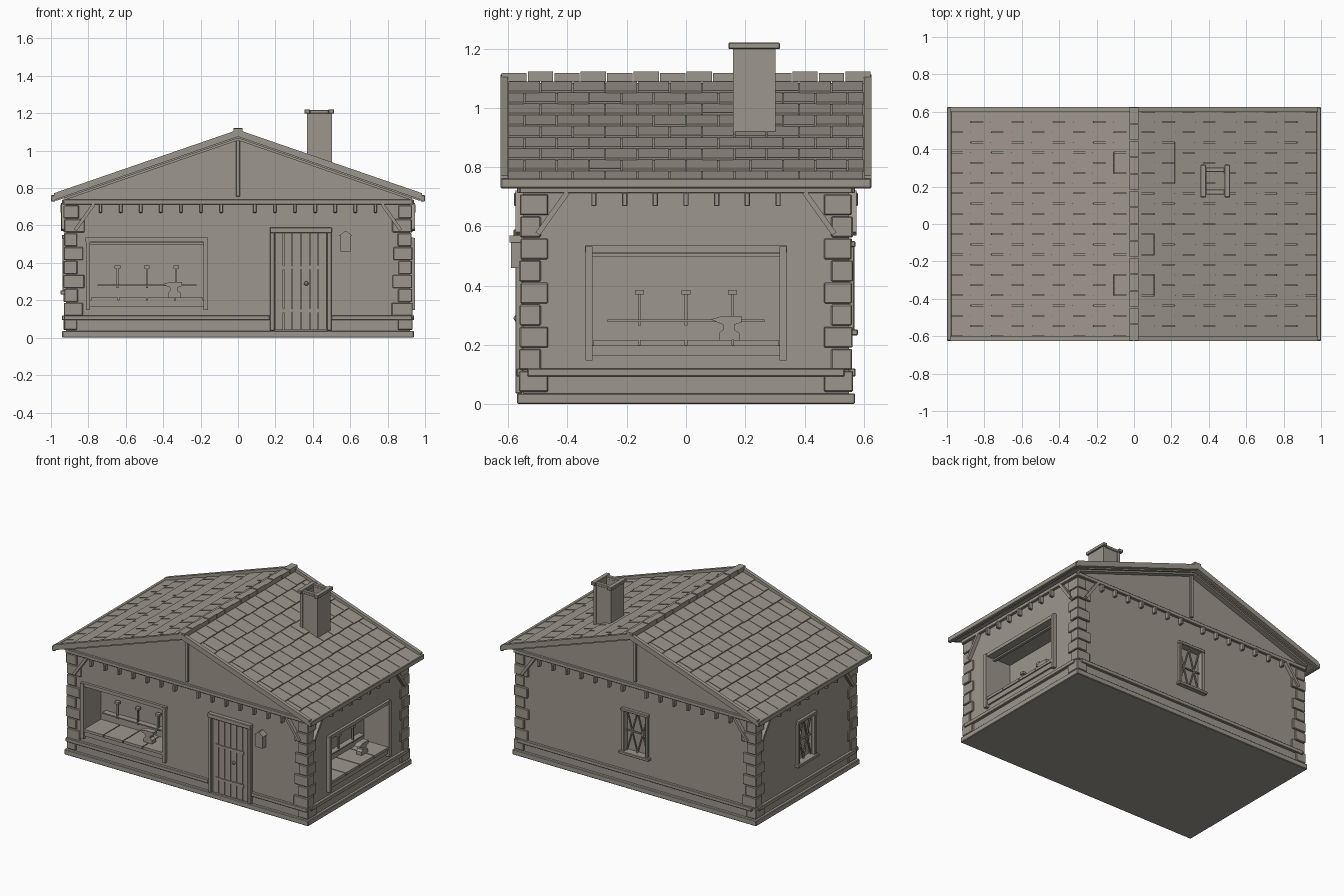
import bpy, bmesh, math, random
from mathutils import Matrix, Vector

if "Cube" in bpy.data.objects:
    bpy.data.objects.remove(bpy.data.objects["Cube"])

random.seed(4)
mat = bpy.data.materials.new("warm grey")
mat.diffuse_color = (0.34, 0.31, 0.265, 1)
mat.use_nodes = True
mat.node_tree.nodes["Principled BSDF"].inputs["Base Color"].default_value = mat.diffuse_color
WALL = [0.55, 0.92, 0.55, 0.92]      # wall distance: front, right, back, left
HALF = [0.92, 0.55, 0.92, 0.55]      # half width of each wall
SLOPE = 0.345
ANG = math.atan(SLOPE)


def box(bm, x0, x1, y0, y1, z0, z1, M=Matrix()):
    c = Vector(((x0 + x1) / 2, (y0 + y1) / 2, (z0 + z1) / 2))
    S = Matrix.Diagonal((x1 - x0, y1 - y0, z1 - z0, 1))
    bmesh.ops.create_cube(bm, size=1, matrix=M @ Matrix.Translation(c) @ S)


def wbox(bm, k, u0, u1, d0, d1, z0, z1):
    """Box on wall k: u along the wall, d outward from its face."""
    box(bm, u0, u1, -WALL[k] - d1, -WALL[k] - d0, z0, z1, Matrix.Rotation(k * math.pi / 2, 4, 'Z'))


def wbar(bm, k, a, b, w, d0, d1):
    """Straight bar on wall k between (u, z) points a and b."""
    du, dz = b[0] - a[0], b[1] - a[1]
    h = math.hypot(du, dz) / 2
    M = (Matrix.Rotation(k * math.pi / 2, 4, 'Z')
         @ Matrix.Translation(((a[0] + b[0]) / 2, -WALL[k], (a[1] + b[1]) / 2))
         @ Matrix.Rotation(-math.atan2(dz, du), 4, 'Y'))
    box(bm, -h, h, -d1, -d0, -w / 2, w / 2, M)


def wprism(bm, k, pts, d0, d1):
    """Extruded outline of (u, z) points on wall k."""
    R = Matrix.Rotation(k * math.pi / 2, 4, 'Z')
    f = bm.faces.new([bm.verts.new(R @ Vector((u, -WALL[k] - d0, z))) for u, z in pts])
    r = bmesh.ops.extrude_face_region(bm, geom=[f])
    bmesh.ops.translate(bm, vec=R @ Vector((0, d0 - d1, 0)),
                        verts=[v for v in r['geom'] if isinstance(v, bmesh.types.BMVert)])


def finish(bm, name, bevel=0):
    bmesh.ops.recalc_face_normals(bm, faces=bm.faces)
    me = bpy.data.meshes.new(name)
    bm.to_mesh(me)
    bm.free()
    me.materials.append(mat)
    ob = bpy.data.objects.new(name, me)
    bpy.context.collection.objects.link(ob)
    if bevel:
        m = ob.modifiers.new("bevel", 'BEVEL')
        m.width, m.segments = bevel, 1
    return ob


# base slab
bm = bmesh.new()
box(bm, -0.94, 0.94, -0.57, 0.57, 0, 0.037)
finish(bm, "base_slab", 0.004)

# walls with gables, shop openings and window recesses cut in
bm = bmesh.new()
wprism(bm, 0, [(-0.92, 0.03), (0.92, 0.03), (0.92, 0.755), (0, 1.075), (-0.92, 0.755)], 0, -1.10)
walls = finish(bm, "walls")
OPEN = {0: (-0.79, -0.185), 1: (-0.315, 0.315)}
bm = bmesh.new()
for k, (a, b) in OPEN.items():
    wbox(bm, k, a, b, -0.17, 0.1, 0.20, 0.515)
for k in (2, 3):
    wbox(bm, k, -0.085, 0.085, -0.03, 0.1, 0.25, 0.53)
cutter = finish(bm, "opening_cutter")
cutter.hide_render = True
m = walls.modifiers.new("openings", 'BOOLEAN')
m.object, m.operation, m.solver = cutter, 'DIFFERENCE', 'EXACT'
bpy.context.view_layer.objects.active = walls
bpy.ops.object.modifier_apply(modifier=m.name)
bpy.data.objects.remove(cutter)

# corner stones, long and short in turn
bm = bmesh.new()
n, h = 9, 0.67 / 9
for sx in (-1, 1):
    for sy in (-1, 1):
        for i in range(n):
            lx, ly = (0.105, 0.07) if i % 2 else (0.075, 0.095)
            o = 0.008 + random.uniform(0, 0.006)
            lx += random.uniform(-0.006, 0.006)
            xs = sorted((sx * (0.92 + o), sx * (0.93 - lx)))
            ys = sorted((sy * (0.55 + o), sy * (0.56 - ly)))
            z = 0.04 + i * h
            box(bm, *xs, *ys, z + 0.002, z + h - 0.002)
finish(bm, "corner_stones", 0.004)

# low rails, wall plate beams, corbels and braces
rails, beams, corbels, braces = (bmesh.new() for _ in range(4))
for k in range(4):
    H = HALF[k]
    spans = [(-H - 0.01, 0.17), (0.50, H + 0.01)] if k == 0 else [(-H + 0.015, H - 0.015)]
    for a, b in spans:
        wbox(rails, k, a, b, 0, 0.022, 0.094, 0.12)
    wbox(beams, k, -H - 0.012, H + 0.012, 0, 0.02, 0.712, 0.738)
    us = [s * (0.09 + 0.1075 * i) for i in range(7) for s in (-1, 1)] if k % 2 == 0 \
        else [0.1035 * i for i in range(-3, 4)]
    for u in us:
        wbox(corbels, k, u - 0.009, u + 0.009, 0, 0.03, 0.668, 0.714)
    for s in (-1, 1):
        wbar(braces, k, (s * (H - 0.05), 0.575), (s * (H - 0.15), 0.715), 0.018, 0, 0.025)
finish(rails, "low_rails", 0.003)
finish(beams, "wall_plate_beams", 0.003)
finish(corbels, "corbels", 0.003)
finish(braces, "corner_braces")

# gable posts and rafters, bargeboards at the roof edge
posts, rafters, boards = (bmesh.new() for _ in range(3))
for k in (0, 2):
    wbox(posts, k, -0.011, 0.011, 0, 0.018, 0.755, 1.07)
    for s in (-1, 1):
        wbar(rafters, k, (0, 1.065), (s * 0.93, 1.065 - 0.93 * SLOPE), 0.018, 0, 0.035)
        wprism(boards, k, [(0, 1.112), (s * 0.985, 1.112 - 0.985 * SLOPE),
                           (s * 0.985, 1.075 - 0.985 * SLOPE), (0, 1.075)], 0.05, 0.075)
finish(posts, "gable_posts", 0.003)
finish(rafters, "gable_rafters")
finish(boards, "bargeboards")

# roof decks, overlapping shingle rows, eave boards
deck, tiles, eaves = (bmesh.new() for _ in range(3))
ROWS, RL = 9, 1.04 / 9
for s in (-1, 1):
    M = Matrix.Translation((0, 0, 1.09)) @ Matrix.Rotation(math.pi / 2 - s * math.pi / 2, 4, 'Z') \
        @ Matrix.Rotation(ANG, 4, 'Y')
    box(deck, 0, 1.035, -0.6, 0.6, -0.022, -0.006, M)
    for r in range(ROWS):
        y = -0.6 - (0.054 if r % 2 else 0)
        T = M @ Matrix.Translation((r * RL, 0, -0.003)) @ Matrix.Rotation(-0.06, 4, 'Y')
        while y < 0.595:
            a, b = max(y, -0.6), min(y + 0.109, 0.6)
            box(tiles, 0, RL + random.uniform(-0.003, 0.003), a + 0.002, b - 0.002, -0.008, 0.002, T)
            y += 0.109
    xs = sorted((s * 0.975, s * 1.0))
    box(eaves, *xs, -0.625, 0.625, 0.728, 0.762)
finish(deck, "roof_deck")
finish(tiles, "roof_shingles")
finish(eaves, "eave_boards", 0.004)

# ridge caps
bm = bmesh.new()
for i in range(14):
    y = -0.625 + i * 1.25 / 14
    box(bm, -0.024, 0.024, y + 0.002, y + 1.25 / 14 - 0.002, 1.088, 1.118 + 0.004 * (i % 2))
finish(bm, "ridge_caps")

# hollow chimney with rim
bm = bmesh.new()
for x in (0.368, 0.483):
    box(bm, x, x + 0.02, 0.158, 0.302, 0.90, 1.20)
for y in (0.163, 0.277):
    box(bm, 0.385, 0.486, y, y + 0.02, 0.90, 1.20)
finish(bm, "chimney")
bm = bmesh.new()
for x in (0.355, 0.483):
    box(bm, x, x + 0.031, 0.143, 0.317, 1.198, 1.22)
for y in (0.158, 0.277):
    box(bm, 0.384, 0.485, y, y + 0.026, 1.198, 1.217)
finish(bm, "chimney_rim", 0.003)

# shop openings: frame, counter, tool rack, hammers and anvil
frame, counter, rack, hammers, anvils = (bmesh.new() for _ in range(5))
for k, (a, b) in OPEN.items():
    c = (a + b) / 2
    for u in (a - 0.012, b + 0.012):
        wbox(frame, k, u - 0.012, u + 0.012, -0.02, 0.025, 0.148, 0.532)
    wbox(frame, k, a - 0.025, b + 0.025, -0.02, 0.018, 0.512, 0.535)
    wbox(frame, k, a, b, -0.05, -0.03, 0.497, 0.508)
    wbox(frame, k, a, b, 0, 0.012, 0.165, 0.198)
    w = (b - a) / 4
    for i in range(4):
        wbox(counter, k, a + i * w + 0.003, a + (i + 1) * w - 0.003, -0.165, 0.02, 0.198, 0.216)
    wbox(rack, k, c - 0.265, c + 0.265, -0.17, -0.13, 0.277, 0.285)
    for i in (-1, 0, 1):
        u = c + i * 0.157
        wbox(hammers, k, u - 0.005, u + 0.005, -0.15, -0.14, 0.265, 0.375)
        wbox(hammers, k, u - 0.015, u + 0.015, -0.158, -0.132, 0.37, 0.386)
    v = c + 0.145
    wprism(anvils, k, [(v - 0.033, 0.216), (v + 0.035, 0.216), (v + 0.035, 0.24), (v + 0.018, 0.252),
                       (v + 0.018, 0.268), (v + 0.042, 0.276), (v + 0.042, 0.297), (v - 0.025, 0.297),
                       (v - 0.062, 0.286), (v - 0.02, 0.268), (v - 0.02, 0.252), (v - 0.033, 0.24)],
           -0.085, -0.045)
for bm, nm in ((frame, "opening_frames"), (counter, "counter_boards"), (rack, "tool_racks"),
               (hammers, "hammers"), (anvils, "anvils")):
    finish(bm, nm)

# door: frame, planks, strap hinges, knob
bm = bmesh.new()
for u in (0.172, 0.476):
    wbox(bm, 0, u, u + 0.024, 0, 0.026, 0.037, 0.565)
wbox(bm, 0, 0.17, 0.502, 0, 0.032, 0.56, 0.59)
finish(bm, "door_frame", 0.003)
bm = bmesh.new()
for i in range(6):
    u = 0.197 + i * 0.0465
    wbox(bm, 0, u + 0.002, u + 0.0445, 0, 0.012, 0.042, 0.56)
finish(bm, "door_planks")
bm = bmesh.new()
for z in (0.375, 0.145):
    wprism(bm, 0, [(0.225, z - 0.012), (0.26, z - 0.008), (0.44, z - 0.011), (0.44, z + 0.011),
                   (0.26, z + 0.008), (0.225, z + 0.012)], 0.012, 0.018)
finish(bm, "strap_hinges")
bm = bmesh.new()
bmesh.ops.create_icosphere(bm, subdivisions=2, radius=0.012,
                           matrix=Matrix.Translation((0.365, -0.57, 0.29)))
finish(bm, "door_knob")

# wall lantern beside the door
bm = bmesh.new()
wbox(bm, 0, 0.548, 0.603, 0.004, 0.04, 0.46, 0.545)
wprism(bm, 0, [(0.54, 0.545), (0.611, 0.545), (0.58, 0.57), (0.571, 0.57)], 0, 0.046)
finish(bm, "wall_lantern")

# small windows with sill and crossed lattice bars
bm, lat = bmesh.new(), bmesh.new()
for k in (2, 3):
    for s in (-1, 1):
        wbox(bm, k, s * 0.091 - 0.01, s * 0.091 + 0.01, -0.01, 0.018, 0.24, 0.54)
        for o in (-0.045, 0.045):
            wbar(lat, k, (s * 0.04 + o * 0.9, 0.25), (-s * 0.04 + o * 0.9, 0.53), 0.007, -0.02, -0.012)
    wbox(bm, k, -0.105, 0.105, -0.01, 0.022, 0.53, 0.55)
    wbox(bm, k, -0.115, 0.115, -0.01, 0.03, 0.232, 0.252)
    wbar(lat, k, (-0.085, 0.39), (0.085, 0.39), 0.008, -0.02, -0.01)
finish(bm, "window_frames", 0.003)
finish(lat, "window_lattice")
